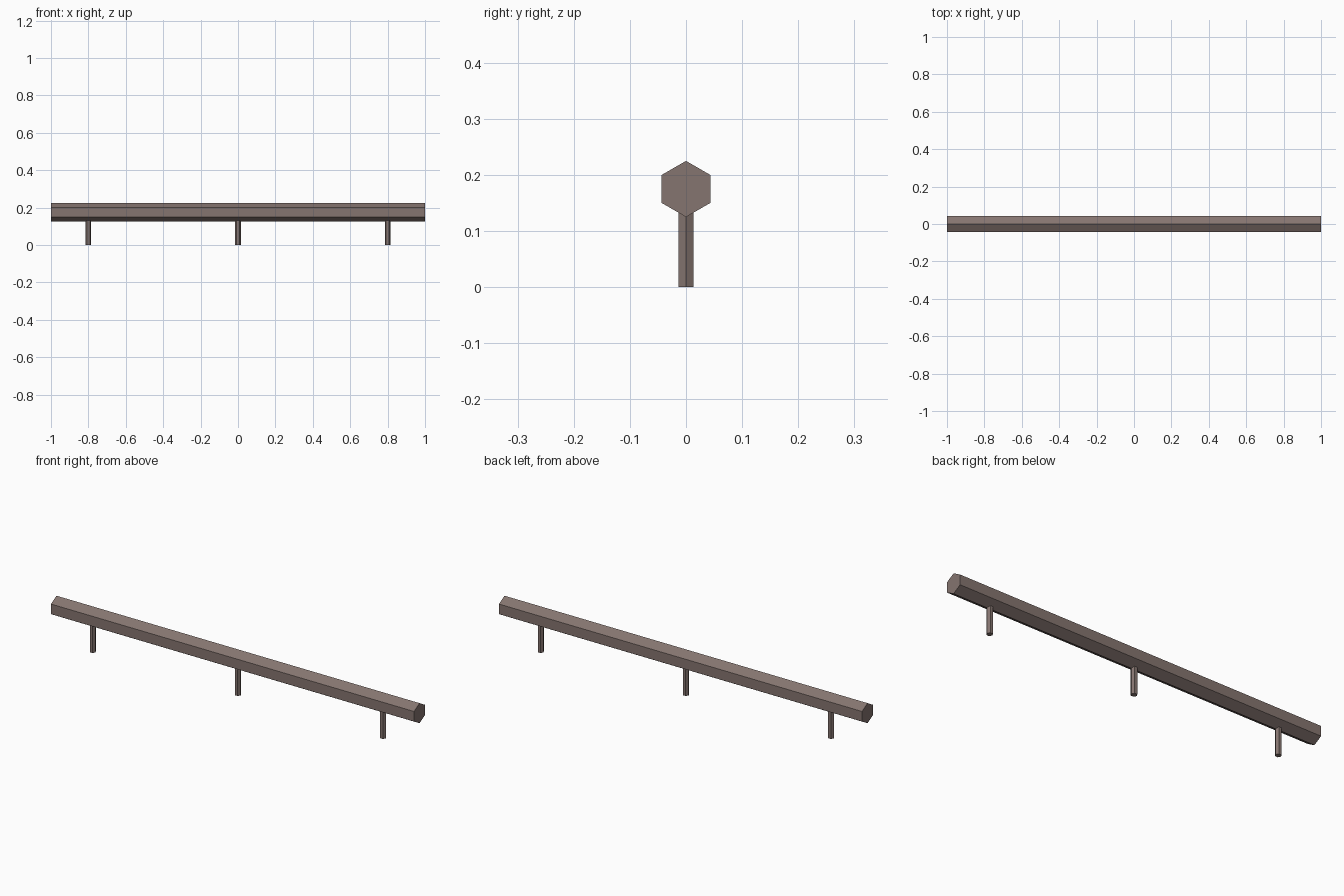
import bpy
import math

if "Cube" in bpy.data.objects:
    bpy.data.objects.remove(bpy.data.objects["Cube"])

mat = bpy.data.materials.new("weathered brown")
mat.diffuse_color = (0.235, 0.178, 0.162, 1)
mat.use_nodes = True
mat.node_tree.nodes["Principled BSDF"].inputs["Base Color"].default_value = mat.diffuse_color


def hex_prism(name, radius, length, location, rotation=(0, 0, 0)):
    """Flat-shaded six-sided bar; vertices on its local +-x direction."""
    bpy.ops.mesh.primitive_cylinder_add(
        vertices=6, radius=radius, depth=length, location=(0, 0, 0))
    ob = bpy.context.object
    ob.name = name
    # default cylinder points along y, turn so points lie along x
    for v in ob.data.vertices:
        v.co.x, v.co.y = v.co.y, -v.co.x
    ob.location = location
    ob.rotation_euler = rotation
    ob.data.materials.append(mat)
    return ob


# long horizontal rail, ridge upwards
hex_prism("rail", 0.05, 2.0, (0, 0, 0.175), (0, math.pi / 2, 0))

# three short support posts, running up into the rail
for label, x in (("left", -0.8), ("middle", 0.0), ("right", 0.8)):
    hex_prism(label + "_post", 0.015, 0.15, (x, 0, 0.075))
